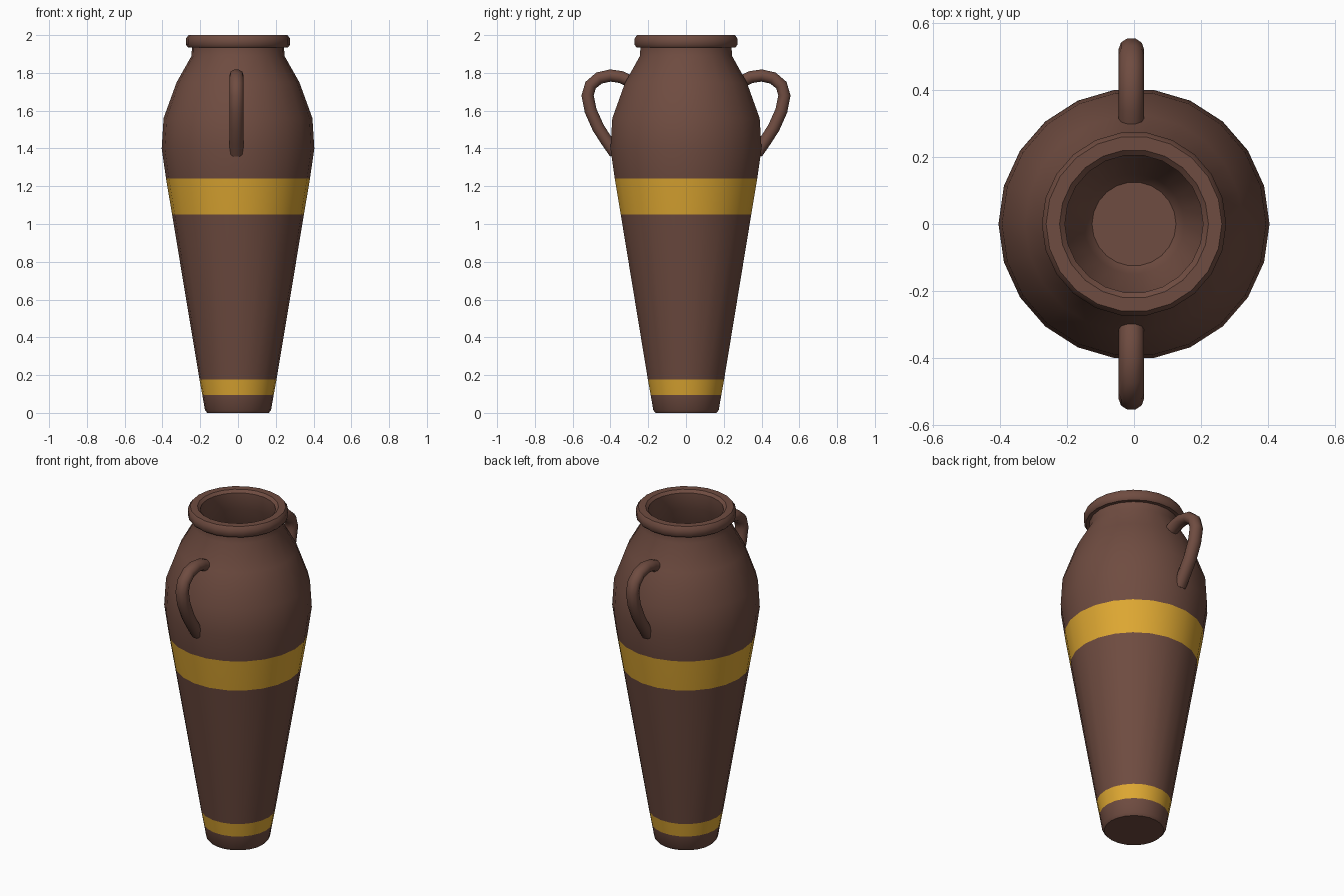
import bpy, bmesh, math
from mathutils import Vector

if "Cube" in bpy.data.objects:
    bpy.data.objects.remove(bpy.data.objects["Cube"])


def material(name, rgb):
    m = bpy.data.materials.new(name)
    m.diffuse_color = (*rgb, 1)
    m.use_nodes = True
    m.node_tree.nodes["Principled BSDF"].inputs["Base Color"].default_value = m.diffuse_color
    return m


CLAY = material("brown clay", (0.159, 0.072, 0.052))
GOLD = material("ochre gold", (0.73, 0.39, 0.032))


def finish(bm, name, mats, angle=40):
    bmesh.ops.recalc_face_normals(bm, faces=bm.faces)
    me = bpy.data.meshes.new(name)
    bm.to_mesh(me)
    bm.free()
    ob = bpy.data.objects.new(name, me)
    bpy.context.collection.objects.link(ob)
    for m in mats:
        me.materials.append(m)
    bpy.ops.object.select_all(action='DESELECT')
    ob.select_set(True)
    bpy.context.view_layer.objects.active = ob
    bpy.ops.object.shade_smooth_by_angle(angle=math.radians(angle))
    return ob


def skin(bm, rings):
    # bridge successive rings and cap both ends
    n = len(rings[0])
    for a, b in zip(rings, rings[1:]):
        for i in range(n):
            j = (i + 1) % n
            bm.faces.new((a[i], a[j], b[j], b[i]))
    bm.faces.new(rings[0][::-1])
    bm.faces.new(rings[-1])


# Vase body: one lathed profile, outside up, over the rim, then down inside
outer = [(0.163, 0), (0.175, 0.015), (0.189, 0.095), (0.204, 0.177),
         (0.349, 1.05), (0.381, 1.24), (0.404, 1.40), (0.394, 1.56),
         (0.325, 1.75), (0.246, 1.89), (0.244, 1.935)]
rim = [(0.264, 1.935), (0.275, 1.948), (0.275, 1.982), (0.262, 2.0),
       (0.222, 2.0), (0.206, 1.985)]
inner = [(0.206, 1.89), (0.285, 1.74), (0.354, 1.55), (0.364, 1.40),
         (0.31, 1.05), (0.15, 0.08), (0.125, 0.05)]
SIDES = 22
bm = bmesh.new()
rings = [[bm.verts.new((r * math.cos(2 * math.pi * i / SIDES),
                        r * math.sin(2 * math.pi * i / SIDES), z))
          for i in range(SIDES)] for r, z in outer + rim + inner]
skin(bm, rings)
# Painted bands: outward faces between the band heights
for f in bm.faces:
    c = f.calc_center_median()
    zs = [v.co.z for v in f.verts]
    for lo, hi in ((0.095, 0.177), (1.05, 1.24)):
        if abs(min(zs) - lo) < 1e-4 and abs(max(zs) - hi) < 1e-4:
            f.material_index = 1
finish(bm, "vase_body", [CLAY, GOLD])

# Handles: round tube swept along a loop in the y-z plane, one per side
path = [(0.295, 1.755), (0.345, 1.778), (0.40, 1.786), (0.46, 1.773),
        (0.505, 1.735), (0.521, 1.68), (0.505, 1.60), (0.465, 1.51),
        (0.42, 1.44), (0.375, 1.375)]
for name, s in (("front_handle", -1), ("back_handle", 1)):
    bm = bmesh.new()
    pts = [Vector((-0.008, s * y, z)) for y, z in path]
    rings = []
    for k, p in enumerate(pts):
        t = (pts[min(k + 1, len(pts) - 1)] - pts[max(k - 1, 0)]).normalized()
        side = Vector((1, 0, 0))
        up = t.cross(side)
        rings.append([bm.verts.new(p + 0.038 * math.cos(a) * side + 0.034 * math.sin(a) * up)
                      for a in (2 * math.pi * i / 10 for i in range(10))])
    skin(bm, rings)
    finish(bm, name, [CLAY], 50)
